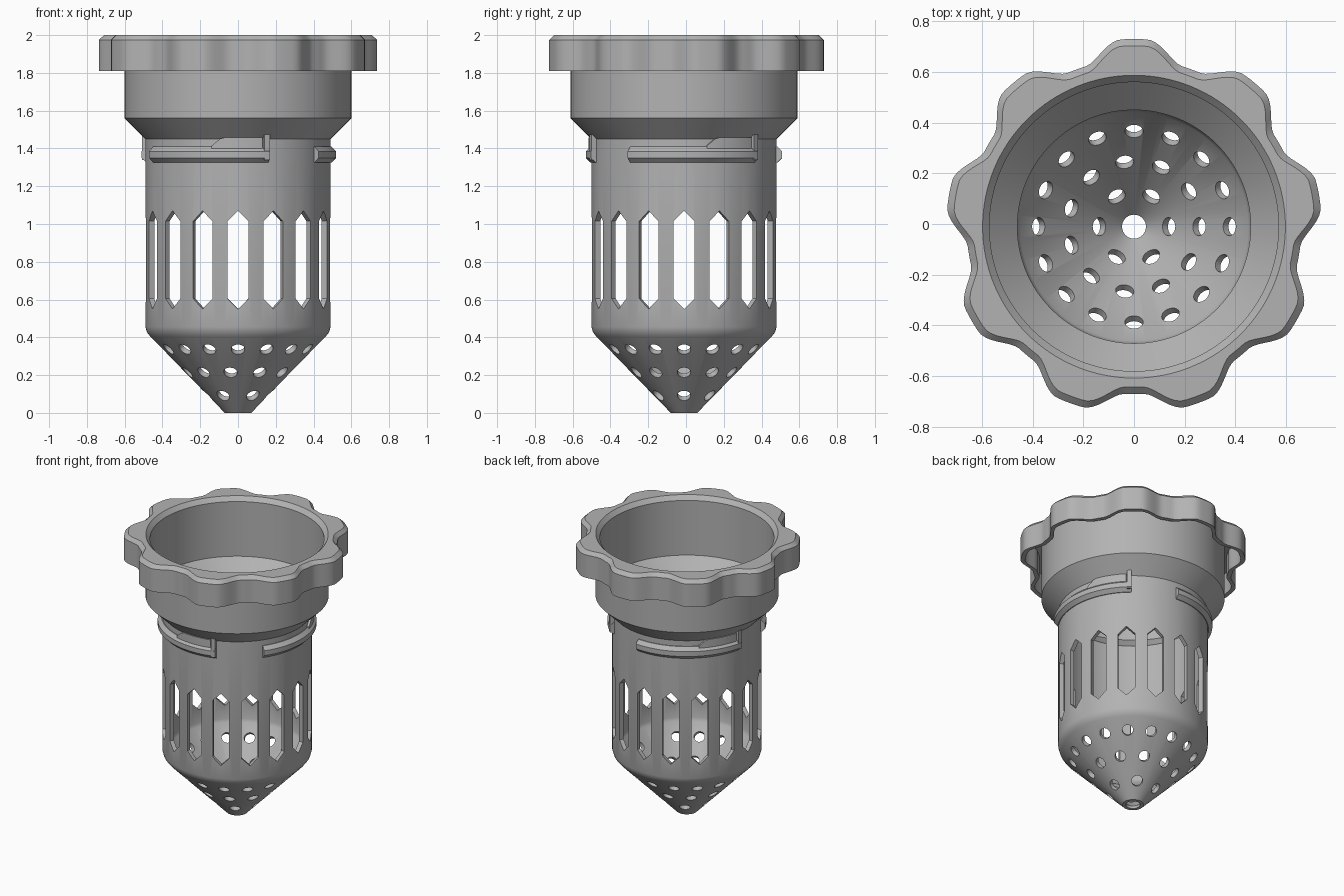
import bpy, bmesh
from math import radians, sin, cos, pi
from mathutils import Matrix, Vector

cube = bpy.data.objects.get("Cube")
if cube:
    bpy.data.objects.remove(cube, do_unlink=True)

AXIS_Y = -0.0105
grey = bpy.data.materials.new("grey plastic")
grey.use_nodes = True
colour = (0.45, 0.45, 0.45, 1)
grey.diffuse_color = colour
grey.node_tree.nodes["Principled BSDF"].inputs["Base Color"].default_value = colour


def make_object(name, bm):
    bmesh.ops.recalc_face_normals(bm, faces=bm.faces[:])
    mesh = bpy.data.meshes.new(name)
    bm.to_mesh(mesh)
    bm.free()
    mesh.materials.append(grey)
    obj = bpy.data.objects.new(name, mesh)
    obj.location.y = AXIS_Y
    bpy.context.collection.objects.link(obj)
    return obj


def smooth(obj):
    bpy.ops.object.select_all(action='DESELECT')
    obj.select_set(True)
    bpy.context.view_layer.objects.active = obj
    bpy.ops.object.shade_smooth_by_angle(angle=radians(30))


def sweep(name, section, start=0, end=360, steps=128):
    """Turn a closed (radius, height) section about the axis; angle 0 is the front."""
    full = end - start == 360
    bm = bmesh.new()
    rings = []
    for i in range(steps if full else steps + 1):
        deg = start + (end - start) * i / steps
        a = radians(deg)
        rings.append([bm.verts.new((r * sin(a), -r * cos(a), z)) for r, z in section(deg)])
    pairs = list(zip(rings, rings[1:]))
    if full:
        pairs.append((rings[-1], rings[0]))
    else:
        bm.faces.new(rings[0])
        bm.faces.new(rings[-1])
    n = len(rings[0])
    for a, b in pairs:
        for j in range(n):
            k = (j + 1) % n
            bm.faces.new((a[j], a[k], b[k], b[j]))
    return make_object(name, bm)


# Basket: thin wall with cone tip, straight sleeve and wide cup
wall = [(0.047, 0), (0.07, 0), (0.465, 0.405), (0.482, 0.427), (0.49, 0.455),
        (0.49, 1.45), (0.60, 1.56), (0.60, 2.0), (0.597, 2.0), (0.57, 1.97),
        (0.57, 1.575), (0.46, 1.465), (0.46, 0.455), (0.45, 0.432), (0.047, 0.019)]
basket = sweep("basket", lambda deg: wall)

# Cutters: pointed slots in the sleeve, round holes in the cone
bm = bmesh.new()
slot = [(0, 0.55), (0.055, 0.605), (0.055, 1.015), (0, 1.07), (-0.055, 1.015), (-0.055, 0.605)]
for i in range(16):
    turn = Matrix.Rotation(2 * pi * i / 16, 3, 'Z')
    inner, outer = [[bm.verts.new(turn @ Vector((x, -d, z))) for x, z in slot] for d in (0.4, 0.55)]
    bm.faces.new(inner)
    bm.faces.new(outer)
    for j in range(6):
        k = (j + 1) % 6
        bm.faces.new((inner[j], inner[k], outer[k], outer[j]))

normal = Vector((0.72, 0, -0.70)).to_track_quat('Z', 'Y').to_matrix().to_4x4()
for count, radius, height in ((16, 0.392, 0.342), (11, 0.27, 0.222), (6, 0.15, 0.1)):
    for i in range(count):
        place = (Matrix.Rotation(2 * pi * i / count, 4, 'Z')
                 @ Matrix.Translation((radius, 0, height)) @ normal)
        bmesh.ops.create_cone(bm, cap_ends=True, segments=24, radius1=0.036,
                              radius2=0.036, depth=0.11, matrix=place)
cutter = make_object("hole_cutter", bm)
cutter.hide_render = True

cut = basket.modifiers.new("holes", 'BOOLEAN')
cut.operation = 'DIFFERENCE'
cut.solver = 'EXACT'
cut.object = cutter
bpy.context.view_layer.update()
graph = bpy.context.evaluated_depsgraph_get()
basket.data = bpy.data.meshes.new_from_object(basket.evaluated_get(graph))
basket.modifiers.clear()
bpy.data.objects.remove(cutter, do_unlink=True)
smooth(basket)


# Grip: nine-lobed hollow skirt with a chamfered top
def grip_section(deg):
    off = abs((deg - 180 + 20) % 40 - 20)
    t = min(max((off - 4) / 13, 0), 1)
    r = 0.74 - 0.08 * t * t * (3 - 2 * t)
    return [(0.598, 1.97), (r - 0.03, 1.965), (r - 0.03, 1.81), (r, 1.81),
            (r, 1.975), (r - 0.027, 2.0), (0.598, 2.0)]


smooth(sweep("grip", grip_section, steps=216))


# Bayonet: three bevelled rails, each with an end stop and an upper rib
def rail_section(deg):
    return [(0.475, 1.325), (0.495, 1.325), (0.52, 1.35), (0.52, 1.385), (0.495, 1.41), (0.475, 1.41)]


def stop_section(deg):
    return [(0.475, 1.34), (0.519, 1.34), (0.519, 1.475), (0.475, 1.475)]


for i in range(3):
    base = 120 * i

    def rib_section(deg):
        top = 1.415 + 0.042 * min((deg - base + 16) / 6, 1)
        return [(0.475, 1.40), (0.505, 1.40), (0.505, top), (0.475, top)]

    smooth(sweep(f"rail_{i + 1}", rail_section, base - 65, base + 19, 30))
    smooth(sweep(f"rail_stop_{i + 1}", stop_section, base + 15.6, base + 18.9, 2))
    smooth(sweep(f"rail_rib_{i + 1}", rib_section, base - 16, base + 15, 12))
